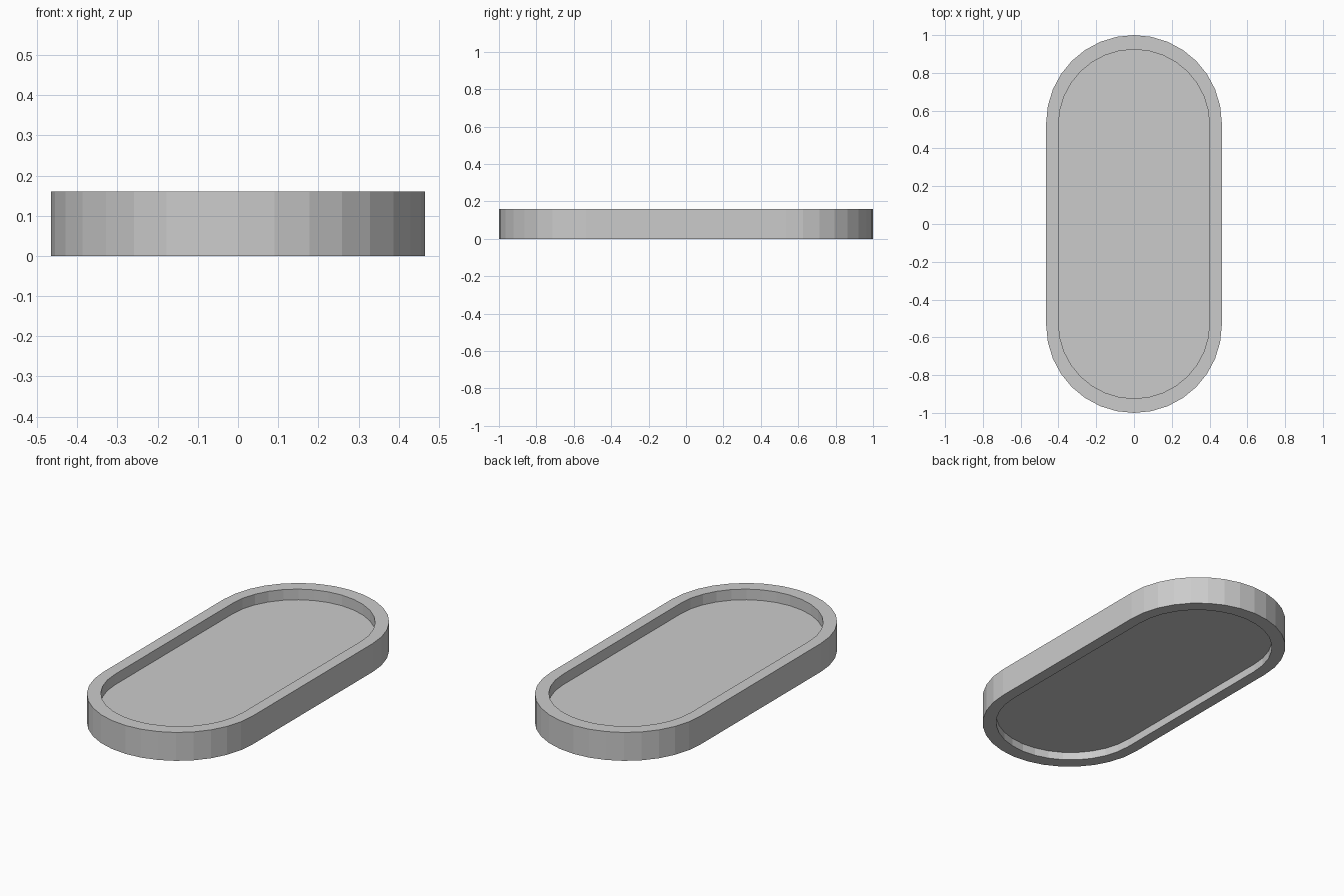
import bpy, bmesh, math

if "Cube" in bpy.data.objects:
    bpy.data.objects.remove(bpy.data.objects["Cube"])

SEG = 16  # facets per rounded end


def stadium(radius, half_length):
    """Outline with two half-round ends along y."""
    c = half_length - radius
    pts = []
    for sign in (1, -1):
        for i in range(SEG + 1):
            a = math.pi * i / SEG
            pts.append((sign * radius * math.cos(a),
                        sign * (c + radius * math.sin(a))))
    return pts


outer = stadium(0.465, 1.0)
inner = stadium(0.40, 0.924)

# Loops from the tray floor, over the rim, to the recessed underside
levels = [(inner, 0.10), (inner, 0.16), (outer, 0.16),
          (outer, 0.0), (inner, 0.0), (inner, 0.045)]

bm = bmesh.new()
loops = [[bm.verts.new((x, y, z)) for x, y in outline] for outline, z in levels]
for a, b in zip(loops, loops[1:]):
    n = len(a)
    for i in range(n):
        j = (i + 1) % n
        bm.faces.new((a[i], b[i], b[j], a[j]))

# Floor and underside panels
bm.faces.new(loops[0])
bm.faces.new(loops[-1][::-1])
bmesh.ops.recalc_face_normals(bm, faces=bm.faces[:])

mesh = bpy.data.meshes.new("oval_tray")
bm.to_mesh(mesh)
bm.free()
tray = bpy.data.objects.new("oval_tray", mesh)
bpy.context.collection.objects.link(tray)
